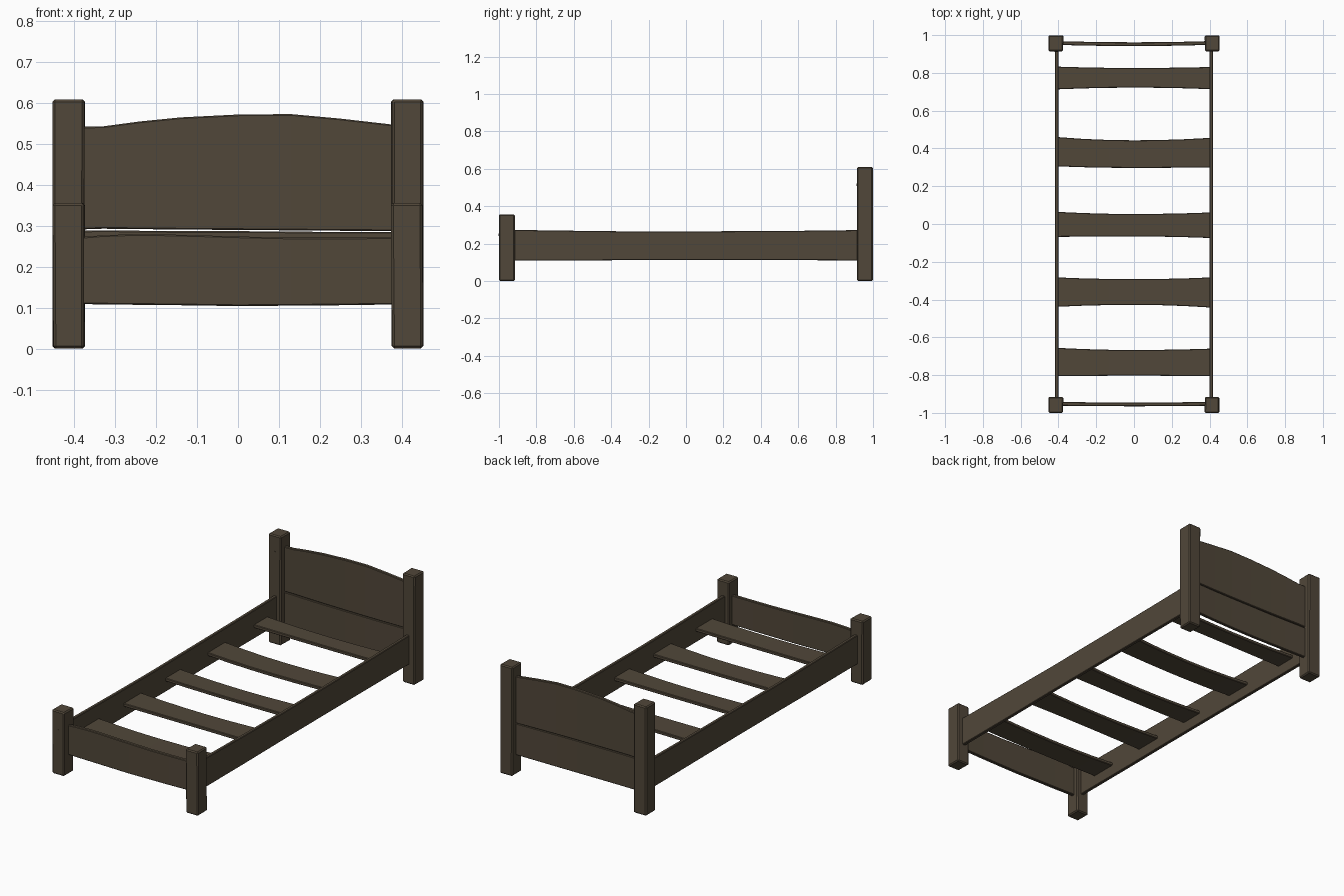
import bpy, bmesh, random

if "Cube" in bpy.data.objects:
    bpy.data.objects.remove(bpy.data.objects["Cube"])

random.seed(4)
wood = bpy.data.materials.new("dark brown wood")
wood.diffuse_color = (0.082, 0.063, 0.041, 1)
wood.use_nodes = True
wood.node_tree.nodes["Principled BSDF"].inputs["Base Color"].default_value = wood.diffuse_color


def finish(name, bm, bevel):
    bmesh.ops.recalc_face_normals(bm, faces=bm.faces)
    me = bpy.data.meshes.new(name)
    bm.to_mesh(me)
    bm.free()
    me.materials.append(wood)
    ob = bpy.data.objects.new(name, me)
    bpy.context.collection.objects.link(ob)
    if bevel:
        mod = ob.modifiers.new("worn edges", 'BEVEL')
        mod.width = bevel
        mod.segments = 1
        mod.limit_method = 'ANGLE'
    return ob


def plank(name, low, high, place, thick, bevel=0.003):
    """Board from a low and a high edge line; place(u, v, t) gives the 3D point."""
    bm = bmesh.new()
    outline = low + high[::-1]
    a = [bm.verts.new(place(u, v, -thick / 2)) for u, v in outline]
    b = [bm.verts.new(place(u, v, thick / 2)) for u, v in outline]
    n, m = len(outline), len(low)
    for vs in (a, b):
        for i in range(m - 1):
            bm.faces.new((vs[i], vs[i + 1], vs[n - 2 - i], vs[n - 1 - i]))
    for i in range(n):
        j = (i + 1) % n
        bm.faces.new((a[i], a[j], b[j], b[i]))
    return finish(name, bm, bevel)


# corner posts, slightly uneven
def post(name, x, y, h):
    bm = bmesh.new()
    bmesh.ops.create_cube(bm, size=1)
    for v in bm.verts:
        v.co.x = x + v.co.x * 0.077 + random.uniform(-0.002, 0.002)
        v.co.y = y + v.co.y * 0.085
        v.co.z = (v.co.z + 0.5) * h
    finish(name, bm, 0.006)


# small wooden pegs on the front of the left posts
def peg(name, x, y, z):
    bm = bmesh.new()
    bmesh.ops.create_cone(bm, cap_ends=True, segments=8, radius1=0.007, radius2=0.006, depth=0.008)
    for v in bm.verts:
        v.co = (x + v.co.x, y + v.co.z * 0.6, z + v.co.y)
    finish(name, bm, 0)


for side, sx in (("left", -1), ("right", 1)):
    post("head_post_" + side, sx * 0.4135, 0.9565, 0.609)
    post("foot_post_" + side, sx * 0.4135, -0.9575, 0.356)
peg("head_peg", -0.413, 0.914, 0.515)
peg("foot_peg", -0.413, -0.999, 0.248)

# head and foot boards
xs = [-0.39, -0.33, -0.24, -0.14, 0.0, 0.13, 0.25, 0.39]


def line(zs):
    return list(zip(xs, zs))


def upright(y, bow):
    return lambda u, v, t: (u, y + t + bow * (1 - (u / 0.39) ** 2), v)


plank("headboard_upper",
      line([0.291, 0.293, 0.292, 0.291, 0.290, 0.289, 0.288, 0.287]),
      line([0.542, 0.543, 0.555, 0.565, 0.572, 0.573, 0.562, 0.546]),
      upright(0.958, -0.006), 0.02)
plank("headboard_lower",
      line([0.110, 0.109, 0.108, 0.107, 0.106, 0.106, 0.107, 0.109]),
      line([0.288, 0.289, 0.288, 0.287, 0.287, 0.286, 0.285, 0.285]),
      upright(0.957, -0.006), 0.018)
plank("footboard",
      line([0.109, 0.108, 0.107, 0.106, 0.104, 0.105, 0.106, 0.108]),
      line([0.272, 0.277, 0.280, 0.278, 0.274, 0.271, 0.271, 0.272]),
      upright(-0.952, -0.003), 0.02)

# side rails
ys = [-0.93, -0.5, -0.2, 0.25, 0.6, 0.93]
for side, sx in (("left", -1), ("right", 1)):
    plank("side_rail_" + side,
          list(zip(ys, [0.110, 0.110, 0.112, 0.112, 0.111, 0.110])),
          list(zip(ys, [0.273, 0.267, 0.264, 0.266, 0.268, 0.272])),
          lambda u, v, t, s=sx: (s * 0.410 + t, u, v), 0.019)

# slats: near edge (left, middle, right), far edge (left, middle, right)
slats = [((-0.806, -0.803, -0.806), (-0.656, -0.667, -0.660)),
         ((-0.438, -0.428, -0.442), (-0.283, -0.292, -0.283)),
         ((-0.068, -0.066, -0.074), (0.064, 0.053, 0.061)),
         ((0.305, 0.297, 0.300), (0.460, 0.443, 0.456)),
         ((0.713, 0.722, 0.714), (0.833, 0.826, 0.831))]


def edge(l, m, r):
    pts = []
    for i in range(7):
        f = i / 3 - 1
        pts.append((f * 0.403, m + ((r if f > 0 else l) - m) * f * f))
    return pts


for i, (near, far) in enumerate(slats):
    plank("slat_%d" % (i + 1), edge(*near), edge(*far),
          lambda u, v, t: (u, v, 0.180 + t - 0.006 * (1 - (u / 0.403) ** 2)), 0.018)
